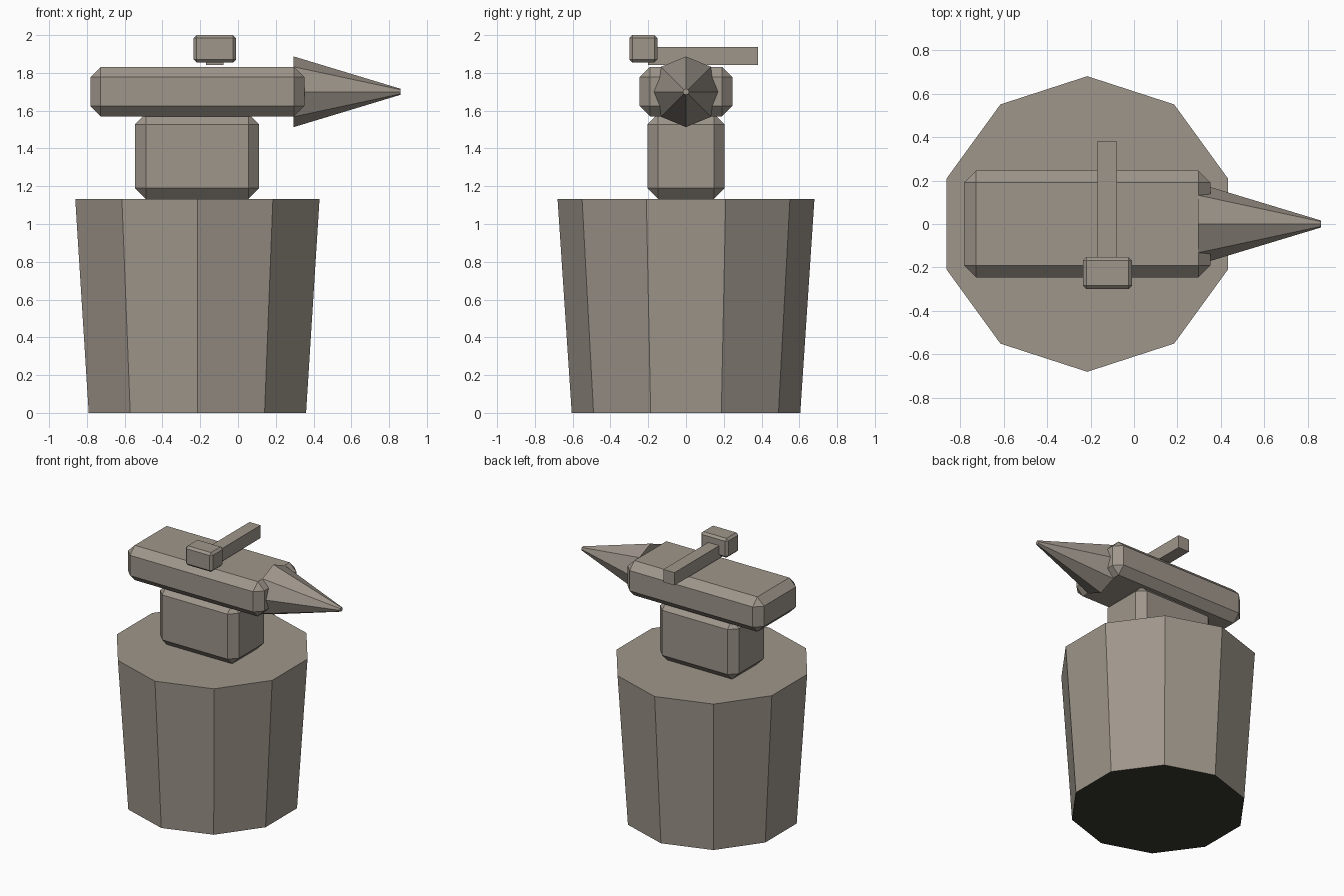
import bpy, bmesh, math
from mathutils import Matrix, Vector

if "Cube" in bpy.data.objects:
    bpy.data.objects.remove(bpy.data.objects["Cube"])


def material(name, rgb):
    mat = bpy.data.materials.new(name)
    mat.diffuse_color = (*rgb, 1)
    mat.use_nodes = True
    mat.node_tree.nodes["Principled BSDF"].inputs["Base Color"].default_value = mat.diffuse_color
    return mat


grey = material("warm grey", (0.345, 0.305, 0.26))
dark = material("dark underside", (0.04, 0.043, 0.03))


def finish(name, bm, dark_base=False):
    bmesh.ops.recalc_face_normals(bm, faces=bm.faces)
    if dark_base:  # faces looking straight down
        for f in bm.faces:
            f.material_index = int(f.normal.z < -0.9)
    mesh = bpy.data.meshes.new(name)
    bm.to_mesh(mesh)
    bm.free()
    mesh.materials.append(grey)
    if dark_base:
        mesh.materials.append(dark)
    obj = bpy.data.objects.new(name, mesh)
    bpy.context.collection.objects.link(obj)


def box(name, lo, hi, bevel=0):
    """Box between two corners with optional chamfered edges."""
    lo, hi = Vector(lo), Vector(hi)
    bm = bmesh.new()
    bmesh.ops.create_cube(bm, size=1, matrix=Matrix.Translation((lo + hi) / 2)
                          @ Matrix.Diagonal((*(hi - lo), 1)))
    if bevel:
        bmesh.ops.bevel(bm, geom=bm.edges[:], offset=bevel, segments=1,
                        affect='EDGES')
    finish(name, bm)


def cone(name, sides, r1, r2, depth, matrix, dark_base=False):
    bm = bmesh.new()
    bmesh.ops.create_cone(bm, cap_ends=True, segments=sides, radius1=r1,
                          radius2=r2, depth=depth, matrix=matrix)
    finish(name, bm, dark_base)


# ten-sided stump, corner towards +y, dark underside
cone("stump", 10, 0.605, 0.68, 1.133,
     Matrix.Translation((-0.215, 0, 0.5665)), dark_base=True)

# anvil waist, body and horn
box("anvil_waist", (-0.545, -0.205, 1.133), (0.112, 0.205, 1.585), 0.057)
box("anvil_body", (-0.782, -0.245, 1.57), (0.352, 0.245, 1.832), 0.055)
cone("anvil_horn", 8, 0.187, 0.016, 0.565,
     Matrix.Translation((0.5775, 0, 1.70)) @ Matrix.Rotation(math.pi / 2, 4, 'Y'))

# hammer lying on the anvil
box("hammer_handle", (-0.17, -0.2, 1.842), (-0.078, 0.38, 1.938))
box("hammer_head", (-0.235, -0.30, 1.855), (-0.01, -0.152, 2.0), 0.016)
